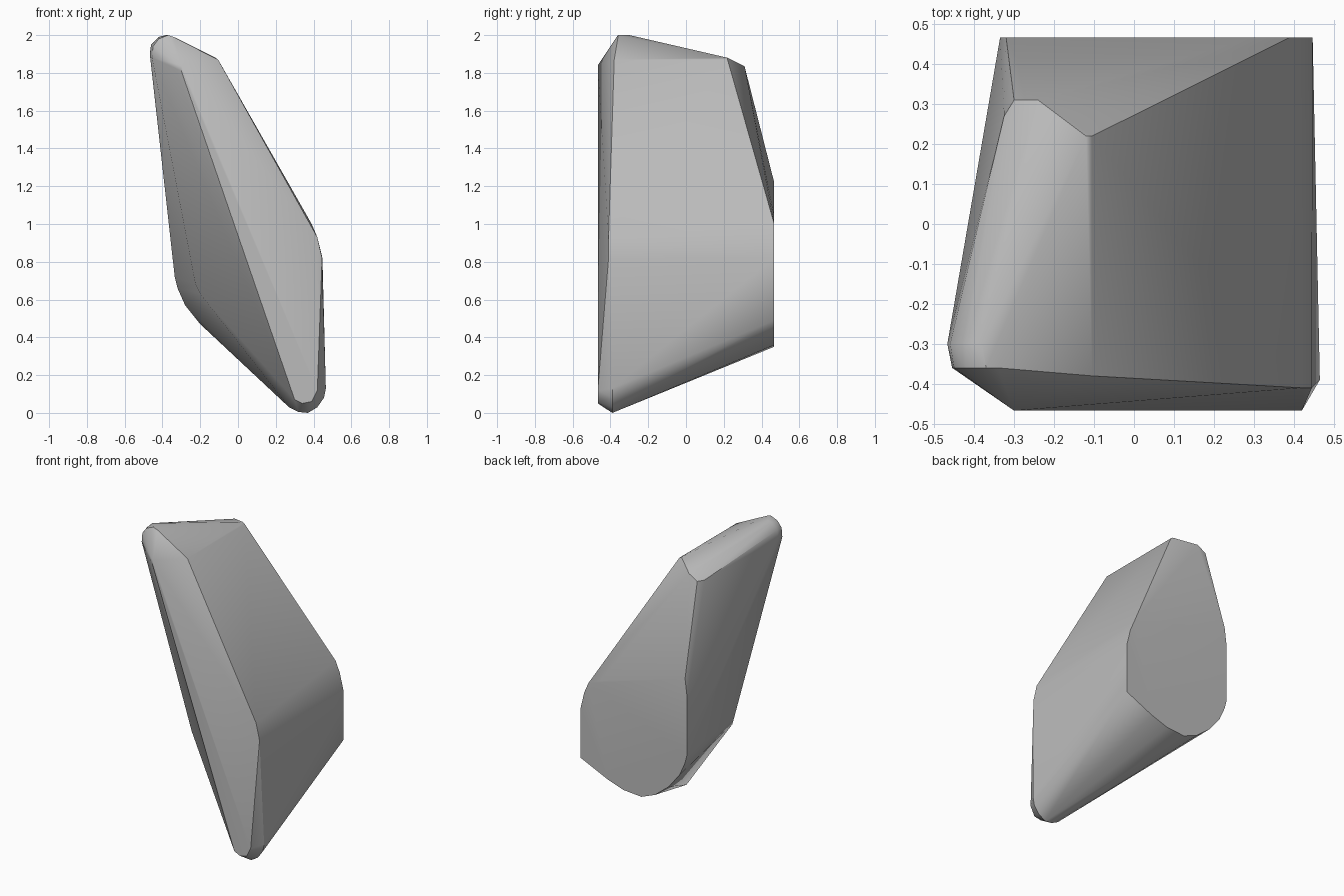
import bpy, bmesh, math

if "Cube" in bpy.data.objects:
    bpy.data.objects.remove(bpy.data.objects["Cube"], do_unlink=True)

stone = bpy.data.materials.new("stone grey")
stone.use_nodes = True
grey = (.5, .5, .5, 1)
stone.diffuse_color = grey
stone.node_tree.nodes["Principled BSDF"].inputs["Base Color"].default_value = grey


def ring(y, outline):
    """Place an x, z outline at one depth."""
    return [(x, y, z) for x, z in outline]


# Flat back, rounded along its lower edge
back_outline = ring(.467, [
    (.447, .49), (.447, .82), (.42, .93), (.39, 1), (.3, 1.04),
    (-.32, 1.22), (-.335, 1.1), (-.335, .72), (-.32, .66), (-.28, .57),
    (-.2, .47), (-.1, .39), (0, .35), (.13, .36), (.25, .4)])

# Narrow flat front, long and slanting
front_outline = ring(-.467, [
    (-.3, 1.84), (-.3, 1.81), (.28, .13), (.3, .07), (.34, .05),
    (.39, .06), (.42, .12)])

# Blunt foot
foot = ring(-.39, [
    (.27, .03), (.32, .005), (.37, 0), (.42, .03), (.455, .08), (.465, .13)])

# Rounded crest, sloping down towards the back
crest = ring(-.36, [
    (-.455, 1.88), (-.45, 1.94), (-.42, 1.98), (-.37, 2), (-.34, 1.99)])
crest += ring(-.3, [(-.467, 1.9), (-.46, 1.95), (-.42, 1.99), (-.38, 2)])
crest += ring(.22, [(-.12, 1.88), (-.105, 1.87)])
crest += ring(.31, [(-.3, 1.8), (-.24, 1.835)])
crest.append((-.325, .27, 1.8))

# Front corners of the broad side and the hollow side
side = [(-.105, -.38, 1.87), (.42, -.41, .93), (.445, -.41, .82),
        (-.225, -.18, .68), (-.2, -.2, .63)]

# Wrap all the corners in one convex stone
bm = bmesh.new()
for co in back_outline + front_outline + foot + crest + side:
    bm.verts.new(co)
hull = bmesh.ops.convex_hull(bm, input=bm.verts[:])
unused = {g for g in hull["geom_interior"] + hull["geom_unused"]
          if isinstance(g, bmesh.types.BMVert)}
bmesh.ops.delete(bm, geom=list(unused), context="VERTS")
bmesh.ops.dissolve_limit(bm, angle_limit=math.radians(1),
                         verts=bm.verts[:], edges=bm.edges[:])
bmesh.ops.recalc_face_normals(bm, faces=bm.faces[:])

mesh = bpy.data.meshes.new("rock_shard")
bm.to_mesh(mesh)
bm.free()
mesh.materials.append(stone)
rock = bpy.data.objects.new("rock_shard", mesh)
bpy.context.collection.objects.link(rock)
bpy.context.view_layer.objects.active = rock
rock.select_set(True)
bpy.ops.object.shade_smooth_by_angle(angle=math.radians(30))
